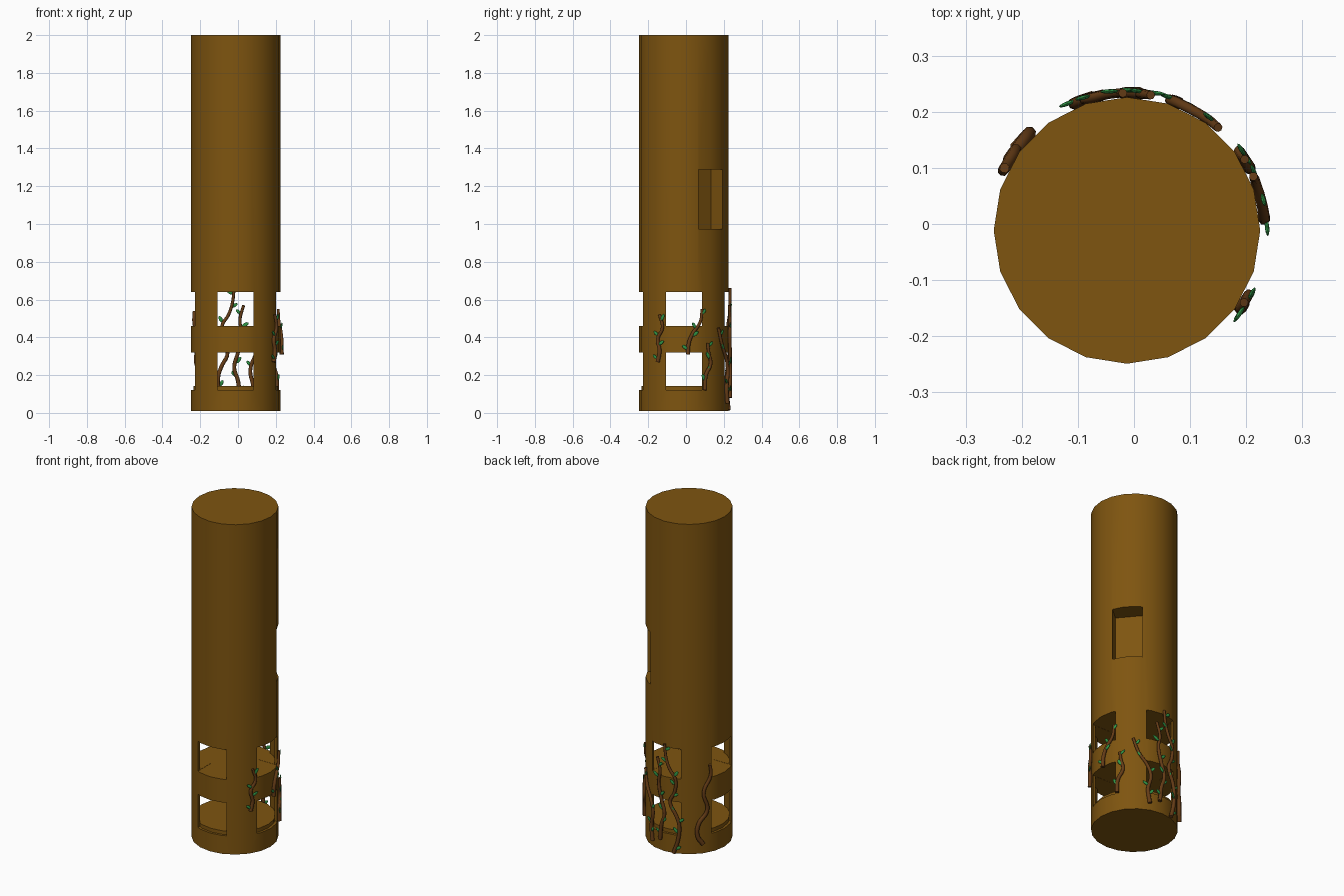
import bpy, bmesh, math, random
from mathutils import Matrix, Vector

if "Cube" in bpy.data.objects:
    bpy.data.objects.remove(bpy.data.objects["Cube"])

random.seed(4)
CX, CY, R, RIN = -0.0125, -0.0115, 0.2375, 0.223


def material(name, rgb):
    m = bpy.data.materials.new(name)
    m.diffuse_color = (*rgb, 1)
    m.use_nodes = True
    m.node_tree.nodes["Principled BSDF"].inputs["Base Color"].default_value = m.diffuse_color
    return m


WOOD = material("wood", (0.21, 0.09, 0.005))
VINE = material("vine_bark", (0.13, 0.045, 0.008))
LEAF = material("leaf_green", (0.03, 0.3, 0.06))


def add_mesh(name, bm, mat=None):
    me = bpy.data.meshes.new(name)
    bm.to_mesh(me)
    bm.free()
    ob = bpy.data.objects.new(name, me)
    bpy.context.collection.objects.link(ob)
    if mat:
        me.materials.append(mat)
    return ob


def cylinder(name, r, z0, z1, mat=None):
    bm = bmesh.new()
    bmesh.ops.create_cone(bm, cap_ends=True, segments=20, radius1=r, radius2=r, depth=z1 - z0)
    # put a corner exactly on the x axis
    v = bm.verts[:][0].co
    a = math.atan2(v.y, v.x)
    bmesh.ops.rotate(bm, verts=bm.verts, matrix=Matrix.Rotation(-a, 3, 'Z'))
    bmesh.ops.translate(bm, verts=bm.verts, vec=(CX, CY, (z0 + z1) / 2))
    return add_mesh(name, bm, mat)


def box(name, size, loc, angle=0):
    bm = bmesh.new()
    bmesh.ops.create_cube(bm, size=1)
    bm.transform(Matrix.Translation(loc) @ Matrix.Rotation(angle, 4, 'Z')
                 @ Matrix.Diagonal((*size, 1)))
    return add_mesh(name, bm)


def bake(ob):
    dg = bpy.context.evaluated_depsgraph_get()
    return bpy.data.meshes.new_from_object(ob.evaluated_get(dg))


def cut(ob, cutter):
    mod = ob.modifiers.new("cut", 'BOOLEAN')
    mod.operation, mod.solver, mod.object = 'DIFFERENCE', 'EXACT', cutter
    me = bake(ob)
    ob.modifiers.clear()
    ob.data = me
    bpy.data.objects.remove(cutter)


# Pillar with two hollow storeys, each open on four sides
pillar = cylinder("pillar", R, 0.01, 2.0, WOOD)
for z0, z1 in ((0.12, 0.32), (0.46, 0.64)):
    cut(pillar, cylinder("cavity_cutter", RIN, z0 + 0.001, z1 - 0.001))
    for size in ((0.19, 0.7), (0.7, 0.19)):
        cut(pillar, box("window_cutter", (*size, z1 - z0), (CX, CY, (z0 + z1) / 2)))

# Niche on the back right
a = math.radians(40)
d = 0.125 + 0.2
cut(pillar, box("niche_cutter", (0.4, 0.166, 0.315),
                (CX + d * math.cos(a), CY + d * math.sin(a), 1.13), a))

# Raised floor behind the lower sills
floor = cylinder("inner_floor", RIN, 0.1, 0.142, WOOD)

for ob in (pillar, floor):
    bpy.ops.object.select_all(action='DESELECT')
    ob.select_set(True)
    bpy.context.view_layer.objects.active = ob
    bpy.ops.object.shade_smooth_by_angle(angle=math.radians(30))


def on_wall(ang, z, r=0.245):
    return Vector((CX + r * math.cos(ang), CY + r * math.sin(ang), z))


def leaf_shape(bm, base, ang, tilt, length):
    # flat pointed leaf lying against the wall
    tangent = Vector((-math.sin(ang), math.cos(ang), 0))
    normal = Vector((math.cos(ang), math.sin(ang), 0))
    up = Vector((0, 0, 1))
    d = tangent * math.cos(tilt) + up * math.sin(tilt)
    rot = Matrix((d, normal.cross(d), normal)).transposed().to_4x4()
    m = (Matrix.Translation(base + d * length * 0.6 + normal * 0.004) @ rot
         @ Matrix.Diagonal((length / 2, length * 0.24, 0.004, 1)))
    bmesh.ops.create_icosphere(bm, subdivisions=2, radius=1, matrix=m)


def vine(name, pts, leafy=True, r=0.0105):
    # pts are (angle in radians, height) from top to bottom
    cu = bpy.data.curves.new(name + "_path", 'CURVE')
    cu.dimensions, cu.bevel_depth, cu.bevel_resolution = '3D', r, 2
    cu.use_fill_caps, cu.resolution_u = True, 5
    sp = cu.splines.new('BEZIER')
    sp.bezier_points.add(len(pts) - 1)
    for i, (p, (ang, z)) in enumerate(zip(sp.bezier_points, pts)):
        p.co = on_wall(ang, z)
        p.handle_left_type = p.handle_right_type = 'AUTO'
        p.radius = 0.75 + 0.35 * i / (len(pts) - 1)
    tmp = bpy.data.objects.new(name + "_path", cu)
    bpy.context.collection.objects.link(tmp)
    me = bake(tmp)
    bpy.data.objects.remove(tmp)
    me.materials.clear()
    me.materials.append(VINE)
    me.shade_smooth()
    bpy.context.collection.objects.link(bpy.data.objects.new(name, me))
    if leafy:
        bm = bmesh.new()
        side = 1
        for (a0, z0), (a1, z1) in list(zip(pts, pts[1:])):
            t = random.uniform(0.3, 0.8)
            ang, z = a0 + (a1 - a0) * t, z0 + (z1 - z0) * t
            tilt = random.uniform(0.5, 1.1)
            leaf_shape(bm, on_wall(ang, z), ang, tilt if side > 0 else math.pi - tilt,
                       random.uniform(0.034, 0.044))
            side = -side
        add_mesh(name + "_leaves", bm, LEAF)


def back(pts):
    return [(math.acos((x - CX) / 0.245), z) for x, z in pts]


def right(pts):
    return [(math.asin((y - CY) / 0.245), z) for y, z in pts]


# Vines on the back wall (x, z)
vine("back_vine_long", back([(-.02, .66), (-.03, .58), (-.05, .52), (-.085, .46), (-.08, .38),
                             (-.055, .32), (-.09, .24), (-.105, .19), (-.1, .1), (-.075, .015)]))
vine("back_vine_middle", back([(.03, .57), (.01, .49), (.02, .42), (0, .32), (-.02, .24),
                               (0, .17), (.01, .08)]))
vine("back_vine_side", back([(.15, .45), (.125, .36), (.08, .28), (.065, .22), (.08, .14),
                             (.07, .05)]))
# Vines on the right wall (y, z)
vine("right_vine_high", right([(.085, .55), (.075, .48), (.035, .42), (.015, .37), (.01, .31)]))
vine("right_vine_low", right([(.115, .37), (.12, .32), (.13, .26), (.105, .2), (.1, .12)]))
vine("right_vine_front", right([(-.14, .52), (-.125, .45), (-.15, .39), (-.14, .33),
                                (-.15, .27)]))
# Bare vine on the back left
vine("bare_vine", [(math.radians(d), z) for d, z in
                   ((153, .54), (154, .48), (144, .38), (149, .27), (137, .19), (136, .12),
                    (143, .07))], leafy=False, r=0.012)
